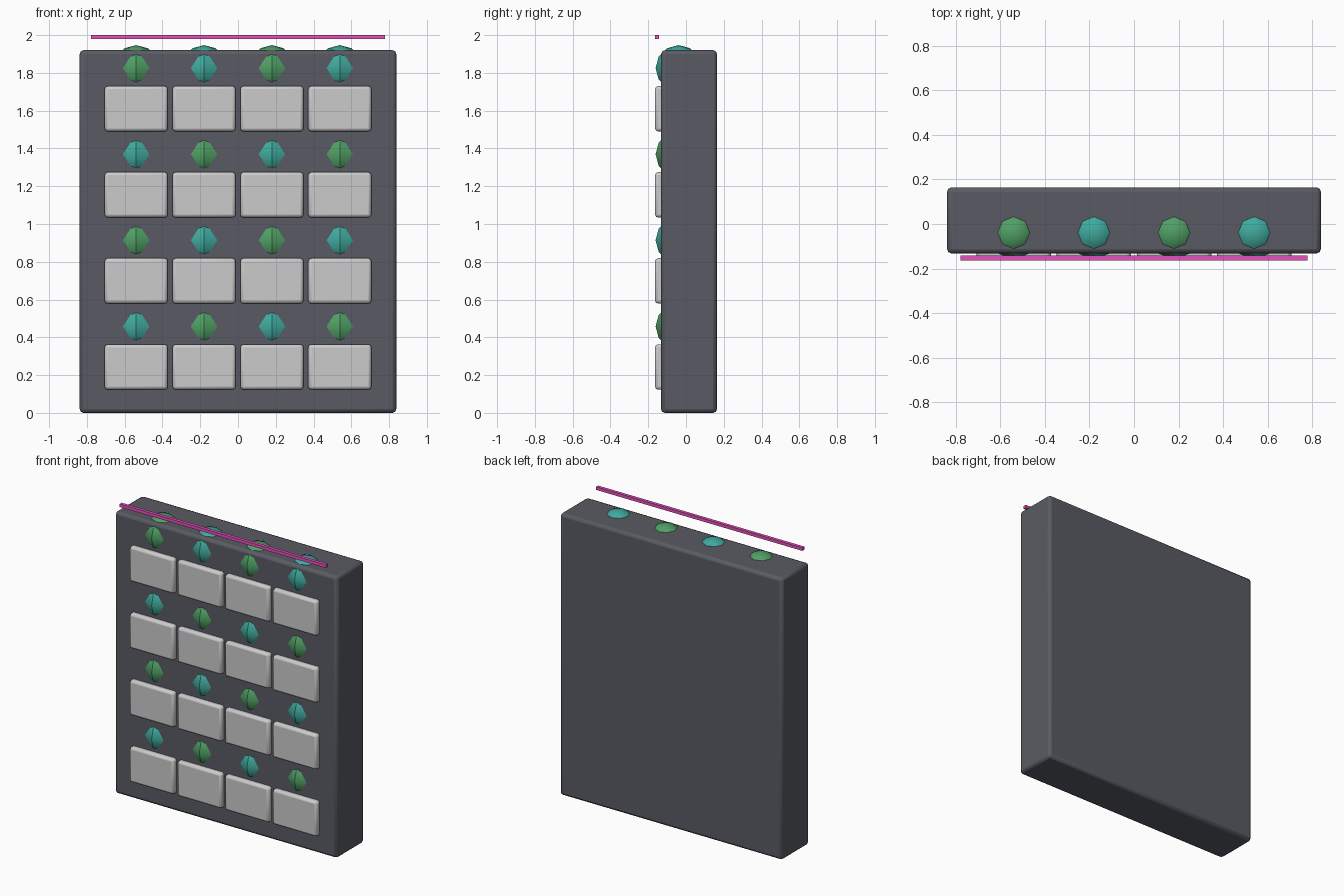
import bpy, math

if "Cube" in bpy.data.objects:
    bpy.data.objects.remove(bpy.data.objects["Cube"])


def material(name, rgb):
    m = bpy.data.materials.new(name)
    m.diffuse_color = (*rgb, 1)
    m.use_nodes = True
    m.node_tree.nodes["Principled BSDF"].inputs["Base Color"].default_value = m.diffuse_color
    return m


DARK = material("dark_panel", (0.10, 0.105, 0.125))
GREEN = material("leaf_green", (0.08, 0.35, 0.13))
TEAL = material("leaf_teal", (0.05, 0.40, 0.34))
PINK = material("pink_light", (0.80, 0.08, 0.50))


def box(name, lo, hi, bevel=0, mat=None):
    bpy.ops.mesh.primitive_cube_add(size=1, location=[(a + b) / 2 for a, b in zip(lo, hi)])
    ob = bpy.context.object
    ob.name = name
    ob.scale = [b - a for a, b in zip(lo, hi)]
    bpy.ops.object.transform_apply(location=False, rotation=False, scale=True)
    if mat:
        ob.data.materials.append(mat)
    if bevel:
        mod = ob.modifiers.new("bevel", 'BEVEL')
        mod.width = bevel
        mod.segments = 2
        bpy.ops.object.shade_smooth_by_angle(angle=math.radians(50))
    return ob


def plant(name, loc, mat):
    bpy.ops.mesh.primitive_uv_sphere_add(segments=8, ring_count=6, radius=0.122, location=loc)
    ob = bpy.context.object
    ob.name = name
    ob.data.materials.append(mat)
    bpy.ops.object.shade_smooth_by_angle(angle=math.radians(32))


# Wall panel
box("wall_panel", (-0.838, -0.132, 0), (0.838, 0.164, 1.92), 0.02, DARK)

# Planter boxes, each with a plant above it
for r in range(4):
    for c in range(4):
        x = -0.539 + 0.3593 * c
        z = 0.243 + 0.4557 * r
        box(f"planter_{r}_{c}", (x - 0.167, -0.164, z - 0.12),
            (x + 0.167, 0.08, z + 0.12), 0.016)
        plant(f"plant_{r}_{c}", (x, -0.039, z + 0.215), TEAL if (r + c) % 2 == 0 else GREEN)

# Light bar floating above the front edge
box("light_bar", (-0.777, -0.164, 1.979), (0.777, -0.142, 2.0), 0, PINK)
